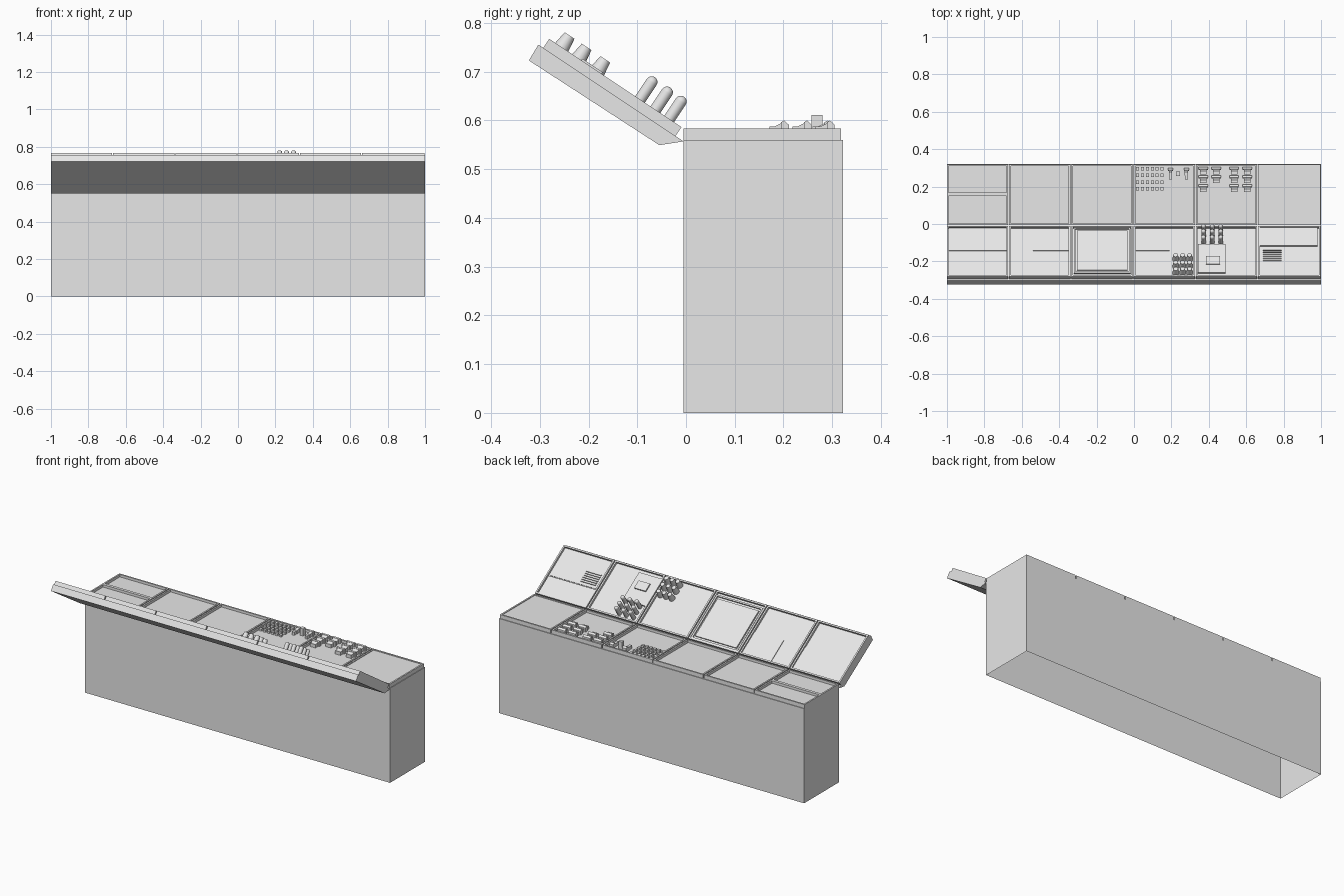
import bpy
import bmesh
import math
from mathutils import Matrix, Vector

cube = bpy.data.objects.get("Cube")
if cube:
    bpy.data.objects.remove(cube, do_unlink=True)

grey = bpy.data.materials.new("light_grey")
grey.use_nodes = True
grey.diffuse_color = (0.8, 0.8, 0.8, 1)
grey.node_tree.nodes["Principled BSDF"].inputs["Base Color"].default_value = (0.8, 0.8, 0.8, 1)

DECK = Matrix.Identity(4)
# Lid space: y runs down the slope to the hinge, z is square to the lid
LID = Matrix.Translation((0, -0.005, 0.557)) @ Matrix.Rotation(math.radians(-33.7), 4, "X")
STEP = 0.3328
GAP = 0.006


def finish(name, bm, space, smooth=False):
    bmesh.ops.recalc_face_normals(bm, faces=bm.faces)
    mesh = bpy.data.meshes.new(name)
    bm.to_mesh(mesh)
    bm.free()
    mesh.materials.append(grey)
    obj = bpy.data.objects.new(name, mesh)
    obj.matrix_world = space
    bpy.context.collection.objects.link(obj)
    if smooth:
        bpy.ops.object.select_all(action="DESELECT")
        obj.select_set(True)
        bpy.context.view_layer.objects.active = obj
        bpy.ops.object.shade_smooth_by_angle(angle=math.radians(40))
    return obj


def add_box(bm, x, y, z):
    size = Vector((x[1] - x[0], y[1] - y[0], z[1] - z[0]))
    mid = Vector((sum(x), sum(y), sum(z))) / 2
    mat = Matrix.Translation(mid) @ Matrix.Diagonal((*size, 1))
    return bmesh.ops.create_cube(bm, size=1, matrix=mat)["verts"]


def box(name, x, y, z, space=DECK):
    bm = bmesh.new()
    add_box(bm, x, y, z)
    return finish(name, bm, space)


def extrude_x(bm, profile, x0, x1):
    ends = [[bm.verts.new((x, y, z)) for y, z in profile] for x in (x0, x1)]
    n = len(profile)
    for i in range(n):
        j = (i + 1) % n
        bm.faces.new((ends[0][i], ends[0][j], ends[1][j], ends[1][i]))
    bm.faces.new(ends[0])
    bm.faces.new(ends[1])


def tray(name, x, y, z, depth, space, split=None):
    """Framed module: a box with one or two sunken panels on top."""
    bm = bmesh.new()
    add_box(bm, x, y, z)
    if split:
        bmesh.ops.bisect_plane(bm, geom=bm.verts[:] + bm.edges[:] + bm.faces[:],
                               plane_co=(0, split, 0), plane_no=(0, 1, 0))
    bm.normal_update()
    for face in [f for f in bm.faces if f.normal.z > 0.9]:
        bmesh.ops.inset_individual(bm, faces=[face], thickness=0.009, use_even_offset=True)
        low = bmesh.ops.extrude_discrete_faces(bm, faces=[face])["faces"][0]
        bmesh.ops.translate(bm, verts=low.verts, vec=(0, 0, -depth))
    return finish(name, bm, space)


def span(i):
    return -1 + i * STEP, -1 + (i + 1) * STEP - GAP * (i < 5)


def slope(y0, y1):
    return y0 / 0.832, y1 / 0.832


# Hollow cabinet, open underneath
bm = bmesh.new()
add_box(bm, (-1, 1), (-0.005, 0.322), (0, 0.56))
bm.normal_update()
bmesh.ops.delete(bm, geom=[f for f in bm.faces if f.normal.z < -0.9], context="FACES")
finish("cabinet", bm, DECK)

# Sloping lid slab
bm = bmesh.new()
extrude_x(bm, [(0, 0), (-0.358, 0), (-0.356, -0.038), (-0.037, -0.034)], -1, 1)
finish("lid_slab", bm, LID)

# Six framed modules on the deck and on the lid
for i in range(6):
    tray(f"deck_module_{i + 1}", span(i), (-0.005, 0.318), (0.56, 0.583),
         0.004 if i == 5 else 0.015, DECK, 0.16 if i == 0 else None)
    tray(f"lid_module_{i + 1}", span(i), (-0.346, -0.02), (0, 0.022), 0.013, LID)

# Raised panels in the lid modules
F = 0.009
box("lid_panel_1", (-0.99, -0.68), slope(-0.145, -0.02), (F, 0.013), LID)
box("lid_panel_2", (-0.54, -0.346), slope(-0.145, -0.025), (F, 0.013), LID)
box("lid_panel_4", (0.01, 0.19), slope(-0.145, -0.025), (F, 0.013), LID)
tray("screen", (-0.322, -0.018), slope(-0.268, -0.022), (F, 0.02), 0.009, LID)
box("screen_glass", (-0.305, -0.035), slope(-0.25, -0.04), (0.01, 0.018), LID)
box("switch_plate", (0.342, 0.49), slope(-0.265, -0.112), (F, 0.018), LID)
box("switch_box", (0.385, 0.46), slope(-0.222, -0.18), (0.018, 0.026), LID)
box("upper_plate", (0.675, 0.982), slope(-0.12, -0.022), (F, 0.018), LID)
box("lower_plate", (0.675, 0.982), slope(-0.236, -0.126), (F, 0.012), LID)

# Vent slats
bm = bmesh.new()
for k in range(6):
    v = slope(-0.145 - k * 0.011, -0.14 - k * 0.011)
    add_box(bm, (0.69, 0.788), v, (0.011, 0.018))
finish("vent_slats", bm, LID)

# Tapered turning knobs
bm = bmesh.new()
for x in (0.223, 0.26, 0.297):
    for v in (-0.227, -0.273, -0.315):
        bmesh.ops.create_cone(bm, cap_ends=True, segments=16, radius1=0.018, radius2=0.012,
                              depth=0.042, matrix=Matrix.Translation((x, v, 0.03)))
finish("turning_knobs", bm, LID, True)

# Tall round-topped pegs
bm = bmesh.new()
for x in (0.372, 0.418, 0.464):
    for v in (-0.122, -0.084, -0.05):
        bmesh.ops.create_cone(bm, cap_ends=True, segments=16, radius1=0.012, radius2=0.012,
                              depth=0.056, matrix=Matrix.Translation((x, v, 0.037)))
        bmesh.ops.create_uvsphere(bm, u_segments=16, v_segments=8, radius=0.012,
                                  matrix=Matrix.Translation((x, v, 0.065)))
finish("round_pegs", bm, LID, True)

# Small key grid on the deck
bm = bmesh.new()
for col in range(6):
    for row in range(4):
        x, y = 0.02 + col * 0.026, 0.188 + row * 0.036
        add_box(bm, (x - 0.008, x + 0.008), (y - 0.009, y + 0.009), (0.566, 0.58))
finish("key_grid", bm, DECK)


def rocker(bm, x, y, width):
    """Wedge body with a wider raised cap at its back edge."""
    extrude_x(bm, [(y - 0.024, 0.566), (y - 0.024, 0.588), (y - 0.012, 0.588),
                   (y + 0.006, 0.597), (y + 0.006, 0.566)], x - width * 0.35, x + width * 0.35)
    extrude_x(bm, [(y, 0.566), (y, 0.596), (y + 0.006, 0.6), (y + 0.016, 0.591),
                   (y + 0.016, 0.566)], x - width / 2, x + width / 2)


# Rocker switches
bm = bmesh.new()
for x in (0.37, 0.44, 0.535, 0.605):
    for y in (0.195, 0.242, 0.289):
        if not (x == 0.44 and y == 0.195):
            rocker(bm, x, y, 0.05)
finish("rocker_switches", bm, DECK)

# Pair of levers with a block between them
bm = bmesh.new()
for x in (0.195, 0.28):
    add_box(bm, (x - 0.008, x + 0.008), (0.237, 0.275), (0.566, 0.587))
    rocker(bm, x, 0.284, 0.026)
finish("levers", bm, DECK)
box("lever_block", (0.225, 0.247), (0.257, 0.28), (0.566, 0.611))
